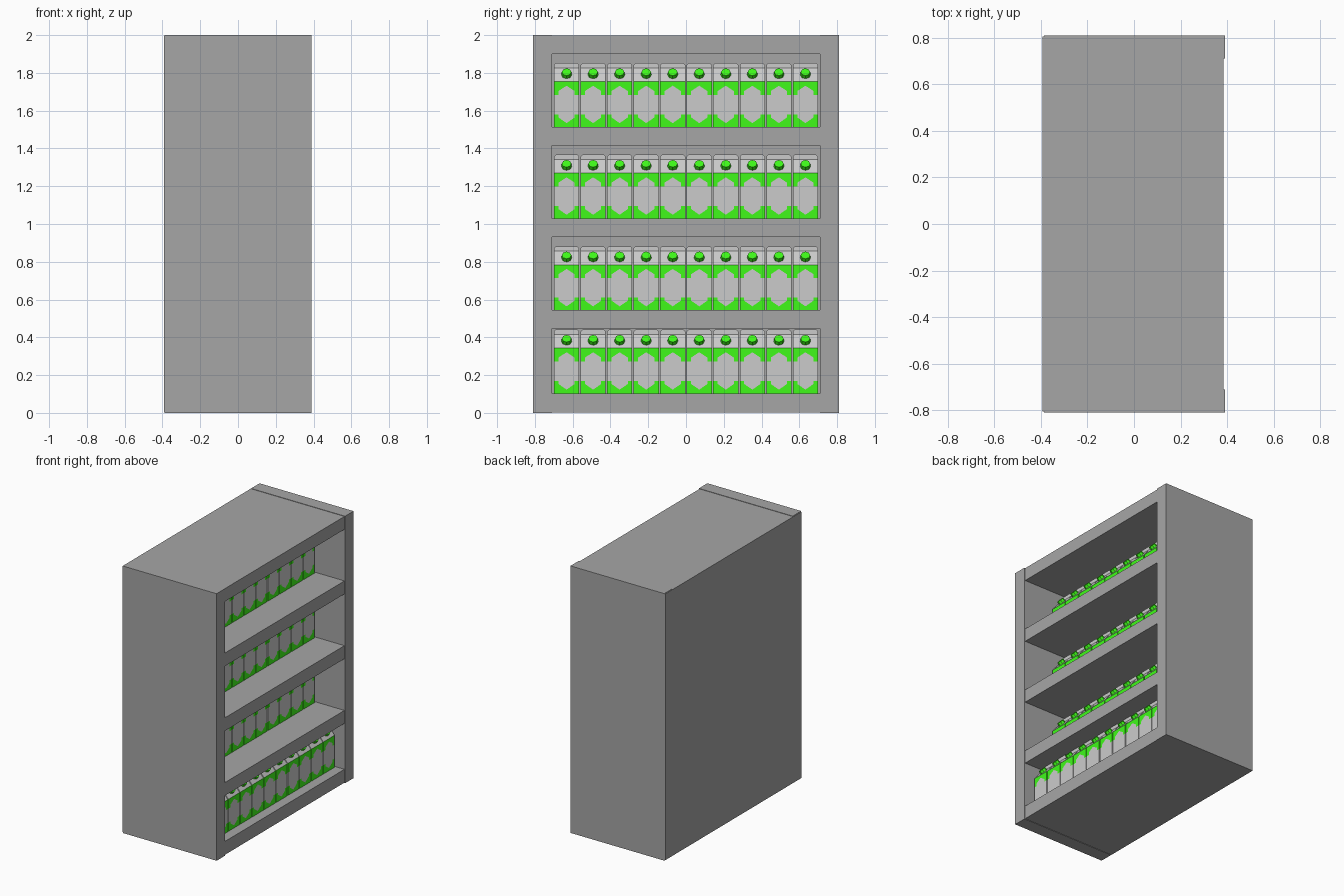
import bpy, bmesh, math
from mathutils import Matrix, Vector

if "Cube" in bpy.data.objects:
    bpy.data.objects.remove(bpy.data.objects["Cube"])


def material(name, color):
    m = bpy.data.materials.new(name)
    m.diffuse_color = (*color, 1)
    m.use_nodes = True
    m.node_tree.nodes["Principled BSDF"].inputs["Base Color"].default_value = m.diffuse_color
    return m


METAL = material("cabinet_grey", (0.38, 0.38, 0.38))
CARD = material("carton_white", (0.8, 0.8, 0.8))
GREEN = material("carton_green", (0.05, 0.95, 0.01))


def box(name, x, y, z):
    bm = bmesh.new()
    bmesh.ops.create_cube(bm, size=1)
    for v in bm.verts:
        v.co = [(a + b) / 2 + c * (b - a) for c, (a, b) in zip(v.co, (x, y, z))]
    me = bpy.data.meshes.new(name)
    bm.to_mesh(me)
    bm.free()
    me.materials.append(METAL)
    ob = bpy.data.objects.new(name, me)
    bpy.context.collection.objects.link(ob)
    return ob


# Cabinet shell, open towards +x
box("side_wall_front", (-0.387, 0.39), (-0.81, -0.71), (0, 2))
box("side_wall_back", (-0.387, 0.39), (0.71, 0.81), (0, 2))
box("rear_panel", (-0.392, -0.29), (-0.805, 0.805), (0.003, 1.997))
box("top_panel", (-0.30, 0.385), (-0.72, 0.72), (1.9, 1.997))
box("base_panel", (-0.30, 0.385), (-0.72, 0.72), (0.003, 0.103))

# Shelves
floors = [0.103]
for i in range(3):
    z = 0.446 + 0.485 * i
    box(f"shelf_{i + 1}", (-0.30, 0.385), (-0.715, 0.715), (z, z + 0.098))
    floors.append(z + 0.098)


def carton_mesh():
    W, BODY, RIDGE, TOP, FIN = 0.0665, 0.24, 0.312, 0.338, 0.006
    bm = bmesh.new()

    def face(points, mat):
        f = bm.faces.new([bm.verts.new(p) for p in points])
        f.material_index = mat

    # Four sides: green bands with a hexagon-shaped label between them
    up = [(-W, 0.17), (-0.043, 0.17), (-0.043, 0.19), (0, 0.218),
          (0.043, 0.19), (0.043, 0.17), (W, 0.17)]
    low = [(-W, 0.066), (-0.043, 0.066), (-0.043, 0.05), (0, 0.02),
           (0.043, 0.05), (0.043, 0.066), (W, 0.066)]
    for k in range(4):
        rot = Matrix.Rotation(k * math.pi / 2, 3, 'Z')
        for outline, mat in (([(-W, 0), (W, 0)] + low[::-1], 1),
                             (low + up[::-1], 0),
                             (up + [(W, BODY), (-W, BODY)], 1)):
            face([rot @ Vector((W, a, z)) for a, z in outline], mat)
    face([(-W, -W, 0), (-W, W, 0), (W, W, 0), (W, -W, 0)], 1)

    # Gable roof and its end triangles
    for s in (1, -1):
        face([(s * W, -s * W, BODY), (s * W, s * W, BODY),
              (s * FIN, s * W, RIDGE), (s * FIN, -s * W, RIDGE)], 0)
        face([(s * W, s * W, BODY), (-s * W, s * W, BODY),
              (-s * FIN, s * W, RIDGE), (s * FIN, s * W, RIDGE)], 0)

    # Top seal with clipped corners
    seal = [(-W, RIDGE), (W, RIDGE), (W, TOP - 0.01), (W - 0.01, TOP),
            (-W + 0.01, TOP), (-W, TOP - 0.01)]
    face([(FIN, a, z) for a, z in seal], 0)
    face([(-FIN, a, z) for a, z in seal[::-1]], 0)
    for (a, z), (b, w) in zip(seal, seal[1:] + seal[:1]):
        face([(FIN, b, w), (FIN, a, z), (-FIN, a, z), (-FIN, b, w)], 0)
    bmesh.ops.remove_doubles(bm, verts=bm.verts, dist=0.0001)

    # Screw cap standing on the sloping roof
    normal = Vector((RIDGE - BODY, 0, W - FIN)).normalized()
    pos = Vector(((W + FIN) / 2, 0, (BODY + RIDGE) / 2)) + normal * 0.01
    mtx = Matrix.Translation(pos) @ normal.to_track_quat('Z', 'Y').to_matrix().to_4x4()
    old = set(bm.faces)
    bmesh.ops.create_cone(bm, cap_ends=True, segments=8, radius1=0.028,
                          radius2=0.025, depth=0.026, matrix=mtx)
    for f in set(bm.faces) - old:
        f.material_index = 1
    me = bpy.data.meshes.new("carton")
    bm.to_mesh(me)
    bm.free()
    me.materials.append(CARD)
    me.materials.append(GREEN)
    return me


# One row of ten cartons per shelf; the bottom row stands further forward
carton = carton_mesh()
for r, z in enumerate(floors):
    for c in range(10):
        ob = bpy.data.objects.new(f"carton_{r + 1}_{c + 1}", carton)
        ob.location = (0.245 if r == 0 else 0.08, (c - 4.5) * 0.1405, z)
        bpy.context.collection.objects.link(ob)
